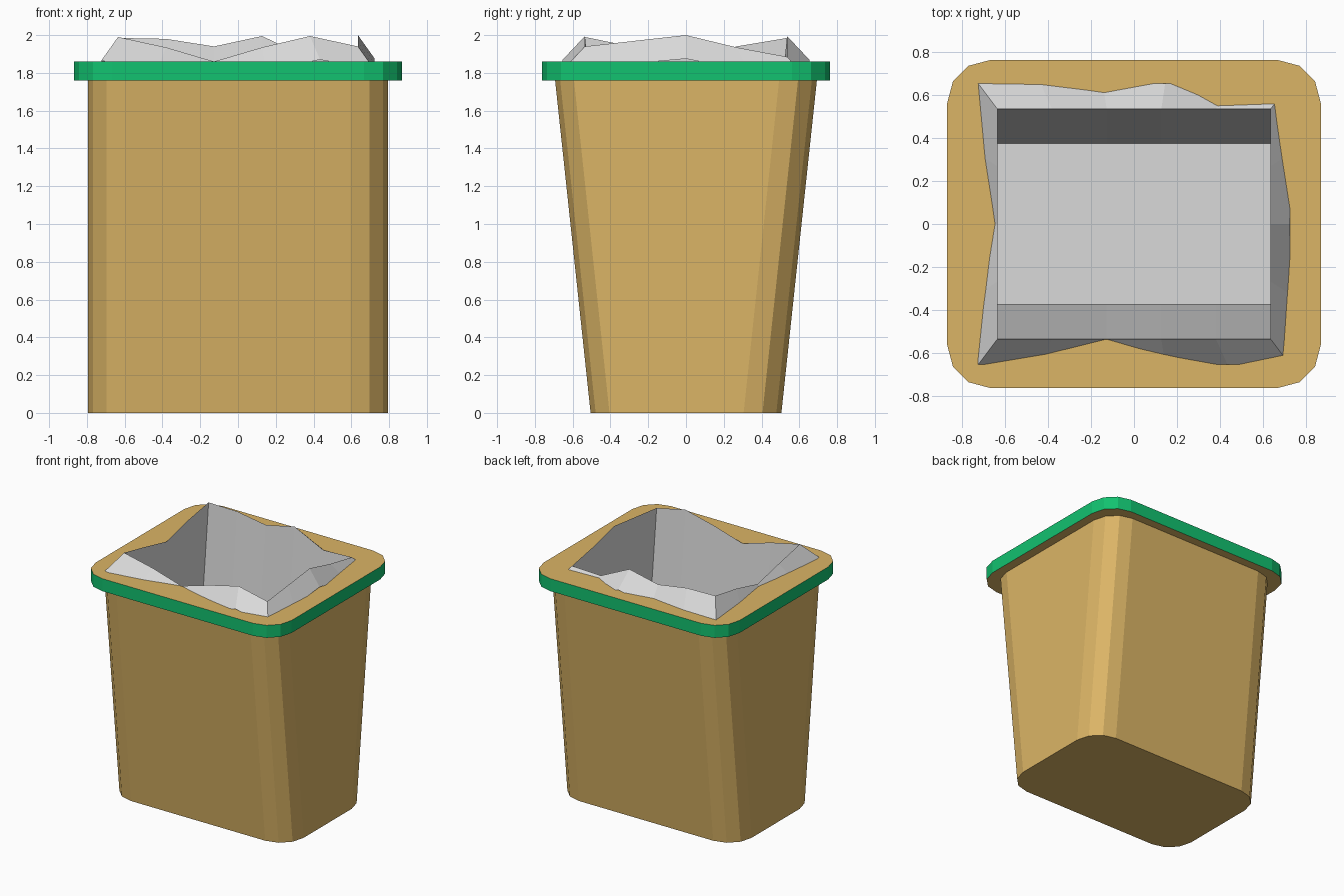
import bpy
import bmesh
from math import cos, sin, pi

cube = bpy.data.objects.get("Cube")
if cube:
    bpy.data.objects.remove(cube, do_unlink=True)


def material(name, rgb):
    m = bpy.data.materials.new(name)
    m.use_nodes = True
    m.diffuse_color = (*rgb, 1)
    m.node_tree.nodes["Principled BSDF"].inputs["Base Color"].default_value = (*rgb, 1)
    return m


tan = material("tan plastic", (0.71, 0.46, 0.133))
green = material("green band", (0.006, 0.54, 0.16))
grey = material("grey liner", (0.70, 0.70, 0.70))


def rounded_rect(hx, hy, r, z, steps=3):
    """Counter-clockwise rounded rectangle outline."""
    points = []
    for q, (sx, sy) in enumerate(((1, 1), (-1, 1), (-1, -1), (1, -1))):
        for i in range(steps + 1):
            a = (q + i / steps) * pi / 2
            points.append((sx * (hx - r) + r * cos(a), sy * (hy - r) + r * sin(a), z))
    return points


def loft(name, rings, mats, cap_first=False, cap_last=False, closed=False):
    """Skin a sequence of outlines that share a point count."""
    bm = bmesh.new()
    loops = [[bm.verts.new(p) for p in ring] for ring in rings]
    pairs = list(zip(loops, loops[1:]))
    if closed:
        pairs.append((loops[-1], loops[0]))
    n = len(loops[0])
    for a, b in pairs:
        for i in range(n):
            j = (i + 1) % n
            bm.faces.new((a[i], a[j], b[j], b[i]))
    if cap_first:
        bm.faces.new(loops[0][::-1])
    if cap_last:
        bm.faces.new(loops[-1])
    mesh = bpy.data.meshes.new(name)
    bm.to_mesh(mesh)
    bm.free()
    for m in mats:
        mesh.materials.append(m)
    obj = bpy.data.objects.new(name, mesh)
    bpy.context.scene.collection.objects.link(obj)
    return obj


# Tapered bin body, narrowing only front to back
loft("bin_body", [rounded_rect(0.795, 0.505, 0.2, 0),
                  rounded_rect(0.795, 0.695, 0.2, 1.78)], [tan], cap_first=True)

# Rim ring with a rectangular opening, green on its outer sides
HX, HY = 0.635, 0.535
rim = loft("rim", [rounded_rect(0.868, 0.762, 0.2, 1.76),
                   rounded_rect(0.868, 0.762, 0.2, 1.86),
                   rounded_rect(HX + 0.002, HY + 0.002, 0.002, 1.86),
                   rounded_rect(HX + 0.002, HY + 0.002, 0.002, 1.76)],
           [tan, green], closed=True)
for face in rim.data.polygons:
    outside = max(abs(face.center.x) / 0.868, abs(face.center.y) / 0.762) > 0.85
    if abs(face.normal.z) < 0.5 and outside:
        face.material_index = 1

# Liner edge heights, counter-clockwise from the front left corner
front = [1.99, 1.935, 1.86, 1.935, 1.995]
right = [1.94, 1.97, 2.0, 1.935]
back = [1.885, 1.875, 1.995, 1.94, 1.98]
left = [1.985, 1.94, 1.875, 1.935]
edge = []
for heights, (x0, y0), (x1, y1) in (
        (front, (-HX, -HY), (HX, -HY)), (right, (HX, -HY), (HX, HY)),
        (back, (HX, HY), (-HX, HY)), (left, (-HX, HY), (-HX, -HY))):
    for i, z in enumerate(heights):
        t = i / len(heights)
        edge.append((x0 + (x1 - x0) * t, y0 + (y1 - y0) * t, z))

# Liner: folded-over flap, crumpled edge, sloping walls and floor
flap = [(x * 1.14, y * 1.22, z - 0.125) for x, y, z in edge]
floor = [(x, y * 0.7, 0.4) for x, y, z in edge]
loft("bag_liner", [flap, edge, floor], [grey], cap_last=True)
